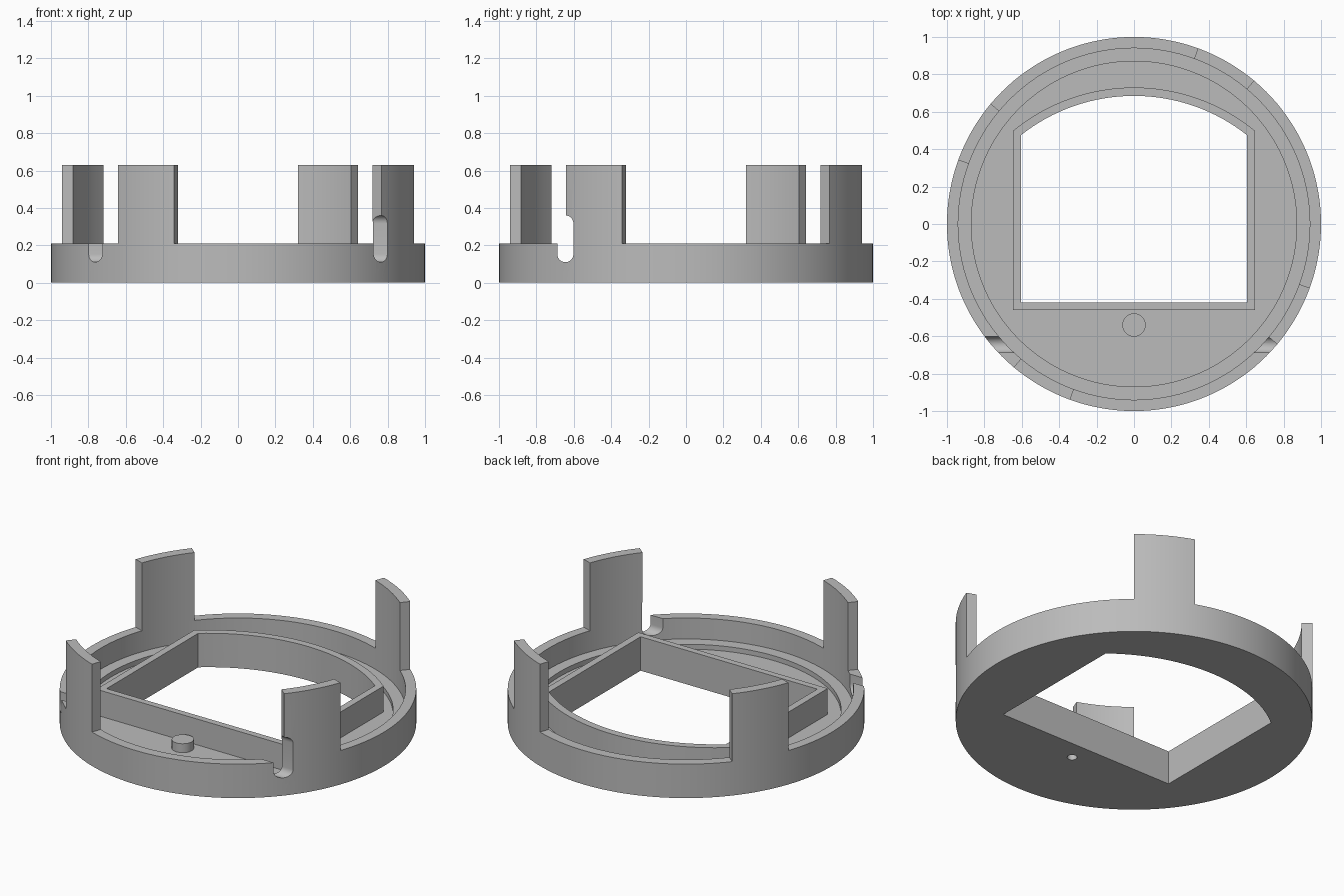
import bpy, bmesh, math

if "Cube" in bpy.data.objects:
    bpy.data.objects.remove(bpy.data.objects["Cube"])

grey = bpy.data.materials.new("mid grey")
grey.diffuse_color = (0.5, 0.5, 0.5, 1)
grey.use_nodes = True
grey.node_tree.nodes["Principled BSDF"].inputs["Base Color"].default_value = grey.diffuse_color


def finish(name, bm):
    bmesh.ops.recalc_face_normals(bm, faces=bm.faces)
    me = bpy.data.meshes.new(name)
    bm.to_mesh(me)
    bm.free()
    me.materials.append(grey)
    ob = bpy.data.objects.new(name, me)
    bpy.context.collection.objects.link(ob)
    return ob


def prism(name, pts, z0, z1):
    """Extrude a flat outline from z0 to z1."""
    bm = bmesh.new()
    f = bm.faces.new([bm.verts.new((x, y, z0)) for x, y in pts])
    top = bmesh.ops.extrude_face_region(bm, geom=[f])["geom"]
    bmesh.ops.translate(bm, vec=(0, 0, z1 - z0),
                        verts=[v for v in top if isinstance(v, bmesh.types.BMVert)])
    return finish(name, bm)


def lathe(name, profile, n=144):
    """Spin an (r, z) profile that starts and ends on the axis."""
    bm = bmesh.new()
    rings = []
    for r, z in profile:
        rings.append([bm.verts.new((r * math.cos(2 * math.pi * i / n),
                                    r * math.sin(2 * math.pi * i / n), z)) for i in range(n)])
    for a, b in zip(rings, rings[1:]):
        for i in range(n):
            j = (i + 1) % n
            bm.faces.new((a[i], a[j], b[j], b[i]))
    bm.faces.new(rings[0])
    bm.faces.new(rings[-1])
    return finish(name, bm)


def arc(r, a0, a1, n=16, cx=0, cy=0):
    step = math.radians(a1 - a0) / n
    return [(cx + r * math.cos(math.radians(a0) + step * i),
             cy + r * math.sin(math.radians(a0) + step * i)) for i in range(n + 1)]


def cut(ob, cutter):
    m = ob.modifiers.new("cut", 'BOOLEAN')
    m.operation, m.solver, m.object = 'DIFFERENCE', 'EXACT', cutter
    cutter.hide_render = True
    cutter.hide_set(True)


def window(half, front, radius):
    """Rectangle with a bowed back edge."""
    a = math.degrees(math.acos(half / radius))
    return [(-half, front), (half, front)] + arc(radius, a, 180 - a, 32, 0, -0.29)


RIM, FLOOR, LEDGE, TOP = 0.21, 0.05, 0.08, 0.63

# Cutters: window opening, sideways cable slot, blind pin hole
opening = prism("opening_cutter", window(0.605, -0.42, 0.975), -0.1, 0.4)
stadium = arc(0.043, 0, 180, 16, 0, 0.317) + arc(0.043, 180, 360, 16, 0, 0.153)
slot = prism("slot_cutter", stadium, -1.2, 1.2)
for v in slot.data.vertices:
    y, z, x = v.co
    v.co = (x, y - 0.645, z)
pin_hole = prism("pin_hole_cutter", arc(0.028, 0, 348.75, 31, 0, -0.54), -0.1, 0.07)

# Round base with raised rim and inner ledge
base = lathe("base", [(0.3, 0), (1, 0), (1, RIM), (0.94, RIM), (0.94, LEDGE),
                      (0.87, LEDGE), (0.87, FLOOR), (0.3, FLOOR)])
for c in (opening, slot, pin_hole):
    cut(base, c)

# Raised frame around the window
frame = prism("window_frame", window(0.648, -0.46, 1.02), FLOOR, RIM)
cut(frame, opening)

# Small round boss
boss = prism("boss", arc(0.062, 0, 352.5, 47, 0, -0.54), FLOOR, 0.105)
cut(boss, pin_hole)

# Four upright tabs standing on the rim
parts = [base, frame, boss]
for i, a in enumerate((50, 140, 230, 320)):
    tab = prism(f"tab_{i + 1}", arc(1, a, a + 20, 8) + arc(0.94, a + 20, a, 8), RIM, TOP)
    if a == 320:
        cut(tab, slot)
    parts.append(tab)

# Apply the cuts, drop the cutters, smooth the curved walls
dg = bpy.context.evaluated_depsgraph_get()
meshes = [bpy.data.meshes.new_from_object(p.evaluated_get(dg)) for p in parts]
for p, me in zip(parts, meshes):
    p.modifiers.clear()
    p.data = me
for c in (opening, slot, pin_hole):
    bpy.data.objects.remove(c)
for p in parts:
    p.select_set(True)
bpy.context.view_layer.objects.active = base
bpy.ops.object.shade_smooth_by_angle(angle=math.radians(30))
